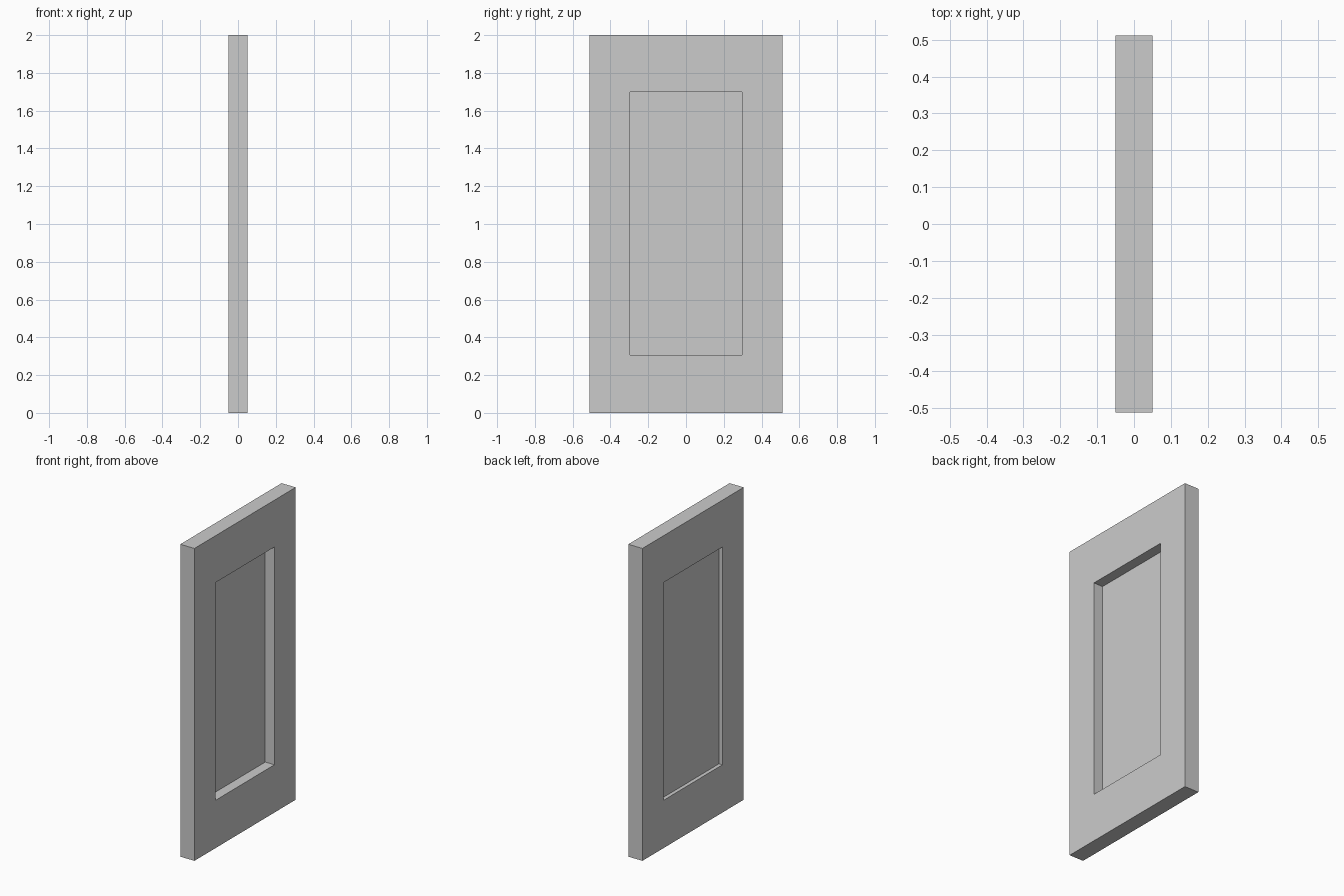
import bpy
import bmesh

if "Cube" in bpy.data.objects:
    bpy.data.objects.remove(bpy.data.objects["Cube"])

# Outer slab and recessed opening: (half width, bottom, top)
OUTER = (0.512, 0.0, 2.0)
OPENING = (0.297, 0.306, 1.70)

# Rectangular loops from the +x panel face, round the frame, to the -x panel face
SECTION = [
    (-0.015, OPENING),
    (0.05, OPENING),
    (0.05, OUTER),
    (-0.05, OUTER),
    (-0.05, OPENING),
    (-0.026, OPENING),
]


def rectangle(bm, x, shape):
    w, bottom, top = shape
    corners = ((-w, bottom), (w, bottom), (w, top), (-w, top))
    return [bm.verts.new((x, y, z)) for y, z in corners]


# Door panel: skin neighbouring loops, then close the thin centre panel
bm = bmesh.new()
loops = [rectangle(bm, x, shape) for x, shape in SECTION]
for a, b in zip(loops, loops[1:]):
    for i in range(4):
        j = (i + 1) % 4
        bm.faces.new((a[i], a[j], b[j], b[i]))
bm.faces.new(loops[0])
bm.faces.new(loops[-1])
bmesh.ops.recalc_face_normals(bm, faces=bm.faces)

mesh = bpy.data.meshes.new("recessed_door_panel")
bm.to_mesh(mesh)
bm.free()
door = bpy.data.objects.new("recessed_door_panel", mesh)
bpy.context.collection.objects.link(door)
